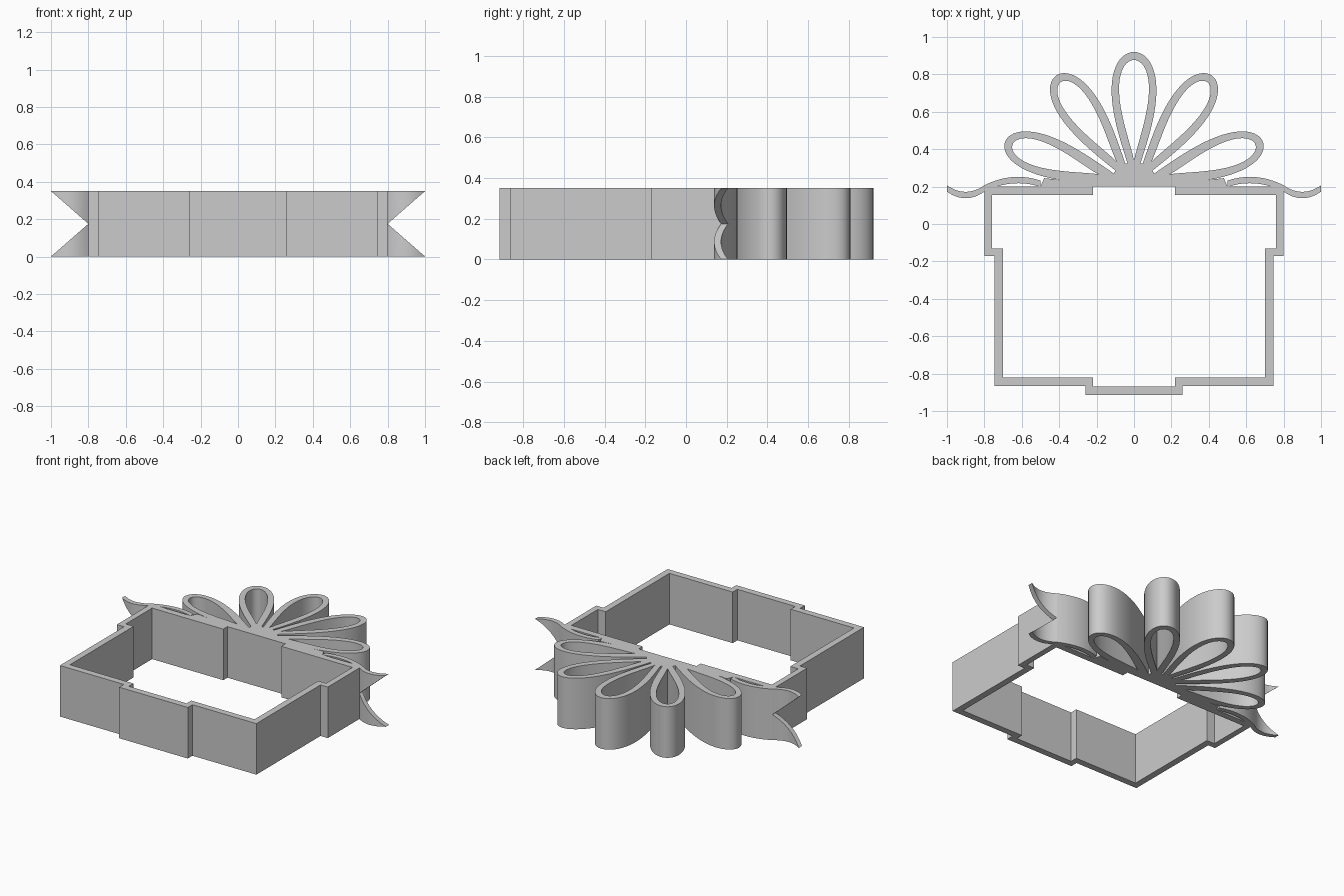
import bpy, bmesh, math

if "Cube" in bpy.data.objects:
    bpy.data.objects.remove(bpy.data.objects["Cube"])

H = 0.35            # height of the whole band
BASE_Y = 0.2        # back edge of the box, where the bow starts

grey = bpy.data.materials.new("light_grey")
grey.diffuse_color = (0.6, 0.6, 0.6, 1)
grey.use_nodes = True
grey.node_tree.nodes["Principled BSDF"].inputs["Base Color"].default_value = grey.diffuse_color


def finish(name, bm):
    """Turn a bmesh into a smooth object with sharp corners."""
    bmesh.ops.recalc_face_normals(bm, faces=bm.faces)
    me = bpy.data.meshes.new(name)
    bm.to_mesh(me)
    bm.free()
    me.materials.append(grey)
    me.shade_smooth()
    me.set_sharp_from_angle(angle=math.radians(35))
    ob = bpy.data.objects.new(name, me)
    bpy.context.collection.objects.link(ob)


def prism(name, pts):
    """Extrude a closed outline to the full height."""
    bm = bmesh.new()
    lo = [bm.verts.new((x, y, 0)) for x, y in pts]
    hi = [bm.verts.new((x, y, H)) for x, y in pts]
    bm.faces.new(lo)
    bm.faces.new(hi)
    for i in range(len(pts)):
        j = (i + 1) % len(pts)
        bm.faces.new((lo[i], lo[j], hi[j], hi[i]))
    finish(name, bm)


def loft(name, sections, closed=False):
    """Join four-point sections into a strip, or a ring when closed."""
    bm = bmesh.new()
    rows = [[bm.verts.new(p) for p in s] for s in sections]
    n = len(rows)
    for i in range(n if closed else n - 1):
        a, b = rows[i], rows[(i + 1) % n]
        for k in range(4):
            m = (k + 1) % 4
            bm.faces.new((a[k], a[m], b[m], b[k]))
    if not closed:
        bm.faces.new(rows[0])
        bm.faces.new(rows[-1])
    finish(name, bm)


def section(p, q, z0, z1):
    return [(*p, z0), (*q, z0), (*q, z1), (*p, z1)]


# Box wall with wider lid and front ribbon step, open behind the bow
outer = [(.22, .2), (.8, .2), (.8, -.17), (.745, -.17),
         (.745, -.865), (.26, -.865), (.26, -.915)]
inner = [(.22, -.87), (.22, -.82), (.70, -.82), (.70, -.13),
         (.76, -.13), (.76, .155), (.22, .155)]


def mirror(pts):
    return [(-x, y) for x, y in reversed(pts)]


prism("box_wall", outer + mirror(outer) + mirror(inner) + inner)

# Solid bow centre that the loops grow from
side = [(.5, BASE_Y), (.48, .245), (.3, .225), (.14, .218)]
arc = [(.13 * math.cos(math.radians(a)), BASE_Y + .13 * math.sin(math.radians(a)))
       for a in range(20, 161, 10)]
prism("bow_centre", side + arc + mirror(side))


# Teardrop bow loops
def teardrop(t, start, end, half_width, angle):
    u = start + (end - start) * math.sin(t / 2) ** 2
    v = half_width / 0.702 * math.sin(t) * math.sin(t / 2) ** 1.5
    c, s = math.cos(angle), math.sin(angle)
    return (u * c - v * s, BASE_Y + u * s + v * c)


def bow_loop(name, degrees, length, half_width, hole_start):
    n, ang, secs = 64, math.radians(degrees), []
    for i in range(n):
        t = 2 * math.pi * i / n
        secs.append(section(teardrop(t, 0, length, half_width, ang),
                            teardrop(t, hole_start, length - .043, half_width - .04, ang),
                            0, H))
    loft(name, secs, True)


bow_loop("bow_loop_middle", 90, .72, .12, .135)
for label, flip in (("right", False), ("left", True)):
    for part, deg, length, width, hole in (("upper", 55, .725, .11, .16),
                                           ("lower", 19, .73, .108, .2)):
        bow_loop(f"bow_loop_{part}_{label}", 180 - deg if flip else deg,
                 length, width, hole)


# Ribbon tails: an arched root, then a wavy end with a swallowtail cut
def tail_y(x):
    if x < .8:
        return .235 - .045 * ((x - .62) / .18) ** 2
    return .155 + .035 * ((x - .9) / .1) ** 2


for label, sx in (("right", 1), ("left", -1)):
    def tail(x, z0, z1):
        y = tail_y(x)
        return section((sx * x, y - .017), (sx * x, y + .017), z0, z1)

    loft(f"ribbon_root_{label}",
         [tail(.5 + .3 * i / 16, 0, H) for i in range(17)])
    lower, upper = [], []
    for i in range(17):
        f = i / 16
        h = max(H / 2 * (1 - f), .001)
        lower.append(tail(.8 + .2 * f, 0, h))
        upper.append(tail(.8 + .2 * f, H - h, H))
    loft(f"ribbon_tip_lower_{label}", lower)
    loft(f"ribbon_tip_upper_{label}", upper)
